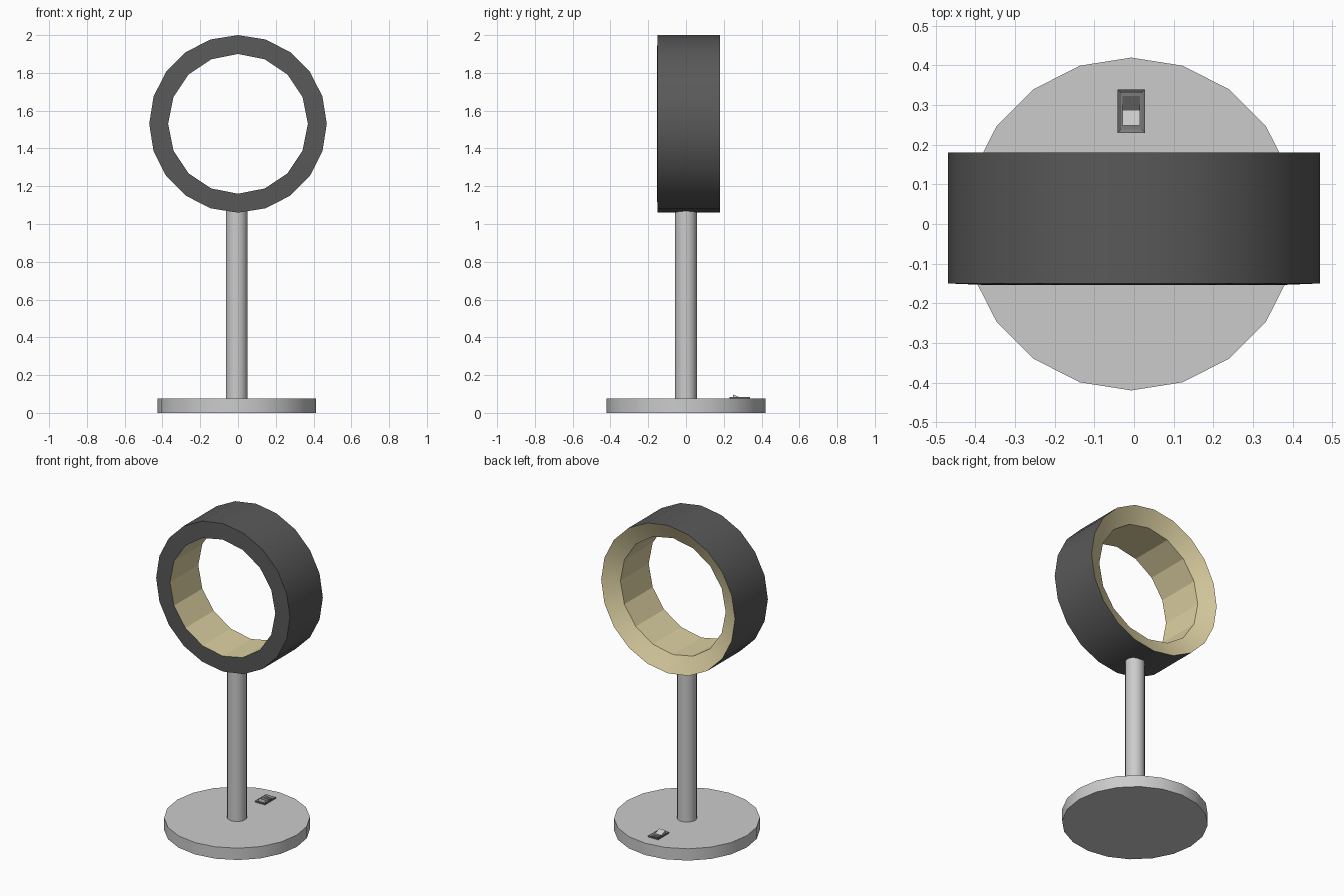
import bpy, bmesh
from math import sin, cos, pi, radians

if "Cube" in bpy.data.objects:
    bpy.data.objects.remove(bpy.data.objects["Cube"])

CX = -0.007  # stand axis


def material(name, rgb):
    m = bpy.data.materials.new(name)
    m.diffuse_color = (*rgb, 1)
    m.use_nodes = True
    m.node_tree.nodes["Principled BSDF"].inputs["Base Color"].default_value = m.diffuse_color
    return m


dark = material("dark_shell", (0.1, 0.1, 0.1))
cream = material("cream_lining", (0.72, 0.63, 0.36))
mid = material("switch_grey", (0.2, 0.2, 0.2))


def finish(name, bm, mats=(), smooth=True):
    bmesh.ops.recalc_face_normals(bm, faces=bm.faces[:])
    me = bpy.data.meshes.new(name)
    bm.to_mesh(me)
    bm.free()
    for m in mats:
        me.materials.append(m)
    if smooth:
        me.shade_smooth()
        me.set_sharp_from_angle(angle=radians(20))
    ob = bpy.data.objects.new(name, me)
    bpy.context.collection.objects.link(ob)
    return ob


def disc(name, r, z0, z1, sides=20):
    bm = bmesh.new()
    lo, hi = [[bm.verts.new((CX + r * sin(2 * pi * i / sides), r * cos(2 * pi * i / sides), z))
               for i in range(sides)] for z in (z0, z1)]
    bm.faces.new(lo)
    bm.faces.new(hi)
    for i in range(sides):
        j = (i + 1) % sides
        bm.faces.new((lo[i], lo[j], hi[j], hi[i]))
    return finish(name, bm)


# Stand
disc("base", 0.42, 0.0, 0.075)
disc("stem", 0.057, 0.07, 1.072)

# Ring head: 20-sided shell, 16-sided lining, flared at the back
bm = bmesh.new()
loops = []
for r, y, n in ((0.47, -0.15, 20), (0.47, 0.18, 20), (0.37, 0.13, 16), (0.37, -0.154, 16)):
    vs = [bm.verts.new((r * sin(2 * pi * i / n), y, 1.53 + r * cos(2 * pi * i / n))) for i in range(n)]
    loops.append([bm.edges.new((vs[i], vs[(i + 1) % n])) for i in range(n)])
for k, mat in enumerate((0, 1, 1, 0)):
    made = bmesh.ops.bridge_loops(bm, edges=loops[k] + loops[(k + 1) % 4])
    for f in made["faces"]:
        f.material_index = mat
finish("ring_head", bm, (dark, cream))

# Switch frame with a recessed opening
bm = bmesh.new()
bmesh.ops.create_cube(bm, size=1)
for v in bm.verts:
    v.co = (CX + v.co.x * 0.07, 0.285 + v.co.y * 0.11, 0.0765 + v.co.z * 0.013)
bm.normal_update()
top = max(bm.faces, key=lambda f: f.calc_center_median().z)
bmesh.ops.inset_region(bm, faces=[top], thickness=0.0125)
bmesh.ops.translate(bm, verts=top.verts[:], vec=(0, 0, -0.006))
finish("switch_frame", bm, (mid,), smooth=False)

# Rocker: raised light half, pressed dark half
for name, prof, mats in (
        ("rocker_raised", ((0.248, 0.076), (0.248, 0.097), (0.287, 0.082), (0.287, 0.076)), ()),
        ("rocker_pressed", ((0.287, 0.076), (0.287, 0.082), (0.323, 0.079), (0.323, 0.076)), (dark,))):
    bm = bmesh.new()
    a, b = [[bm.verts.new((CX + s * 0.0225, y, z)) for y, z in prof] for s in (-1, 1)]
    bm.faces.new(a)
    bm.faces.new(b)
    for i in range(4):
        j = (i + 1) % 4
        bm.faces.new((a[i], a[j], b[j], b[i]))
    finish(name, bm, mats, smooth=False)
